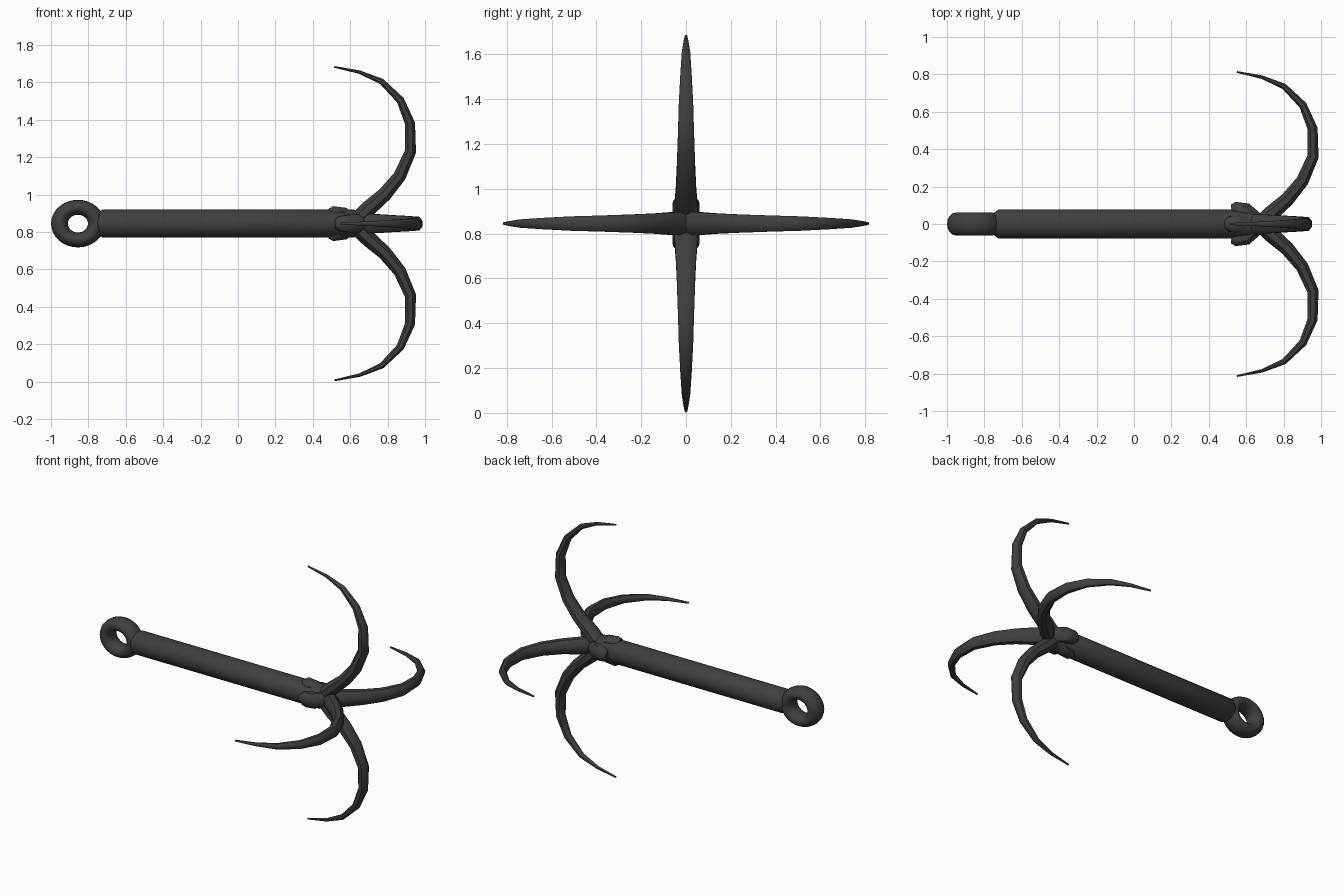
import bpy, bmesh, math
from mathutils import Vector, Matrix

if "Cube" in bpy.data.objects:
    bpy.data.objects.remove(bpy.data.objects["Cube"], do_unlink=True)

AXIS_Z = 0.845

iron = bpy.data.materials.new("dark_iron")
iron.use_nodes = True
iron.diffuse_color = (0.05, 0.05, 0.05, 1)
iron.node_tree.nodes["Principled BSDF"].inputs["Base Color"].default_value = (0.05, 0.05, 0.05, 1)
iron.node_tree.nodes["Principled BSDF"].inputs["Roughness"].default_value = 0.7


def finish(obj, name, angle):
    obj.name = name
    obj.data.materials.append(iron)
    bpy.ops.object.select_all(action="DESELECT")
    obj.select_set(True)
    bpy.context.view_layer.objects.active = obj
    bpy.ops.object.shade_smooth_by_angle(angle=math.radians(angle))


def tube(name, stations, sides, widen, matrix, angle):
    """Sweep a tapered section along (x, out, radius) stations in the XZ plane."""
    bm = bmesh.new()
    points = [Vector((x, 0, out)) for x, out, _ in stations]
    rings = []
    for i, (p, (_, _, radius)) in enumerate(zip(points, stations)):
        tangent = (points[min(i + 1, len(points) - 1)] - points[max(i - 1, 0)]).normalized()
        side = Vector((0, 1, 0))
        normal = tangent.cross(side)
        ring = []
        for k in range(sides):
            a = math.tau * (k + 0.5) / sides
            ring.append(bm.verts.new(p + side * math.cos(a) * radius * widen
                                     + normal * math.sin(a) * radius))
        rings.append(ring)
    for a, b in zip(rings, rings[1:]):
        for k in range(sides):
            n = (k + 1) % sides
            bm.faces.new((a[k], a[n], b[n], b[k]))
    bm.faces.new(rings[0])
    bm.faces.new(rings[-1])
    bmesh.ops.recalc_face_normals(bm, faces=bm.faces)
    bm.transform(matrix)
    mesh = bpy.data.meshes.new(name)
    bm.to_mesh(mesh)
    bm.free()
    obj = bpy.data.objects.new(name, mesh)
    bpy.context.collection.objects.link(obj)
    finish(obj, name, angle)


lift = Matrix.Translation((0, 0, AXIS_Z))

# Straight shaft with a chamfered end at the ring
tube("shaft", [(-0.76, 0, 0.05), (-0.725, 0, 0.075), (0.62, 0, 0.075), (0.66, 0, 0.05)],
     24, 1.04, lift, 40)

# Eye ring, slightly flattened and thick across
bpy.ops.mesh.primitive_torus_add(major_segments=32, minor_segments=16,
                                 major_radius=0.092, minor_radius=0.042,
                                 location=(-0.856, 0, AXIS_Z),
                                 rotation=(math.pi / 2, 0, 0))
ring = bpy.context.object
ring.scale = (1.07, 0.95, 1.45)
bpy.ops.object.transform_apply(location=False, rotation=True, scale=True)
finish(ring, "eye_ring", 60)

# Hooks: each root starts on the far side of the shaft and crosses over it
HOOK = [
    (0.485, -0.058, 0.022), (0.505, -0.06, 0.036), (0.56, -0.05, 0.043),
    (0.63, 0.015, 0.046), (0.70, 0.083, 0.046), (0.785, 0.157, 0.041),
    (0.865, 0.255, 0.037), (0.922, 0.385, 0.033), (0.92, 0.535, 0.029),
    (0.868, 0.66, 0.023), (0.768, 0.76, 0.017), (0.65, 0.81, 0.010),
    (0.515, 0.838, 0.005),
]
for k, name in enumerate(("hook_top", "hook_front", "hook_bottom", "hook_back")):
    sideways = k % 2
    shift = Matrix.Translation((0.035 * sideways, 0, -0.025 * sideways))
    turn = Matrix.Rotation(k * math.pi / 2, 4, "X")
    tube(name, HOOK, 8, 1.2, lift @ turn @ shift, 50)
